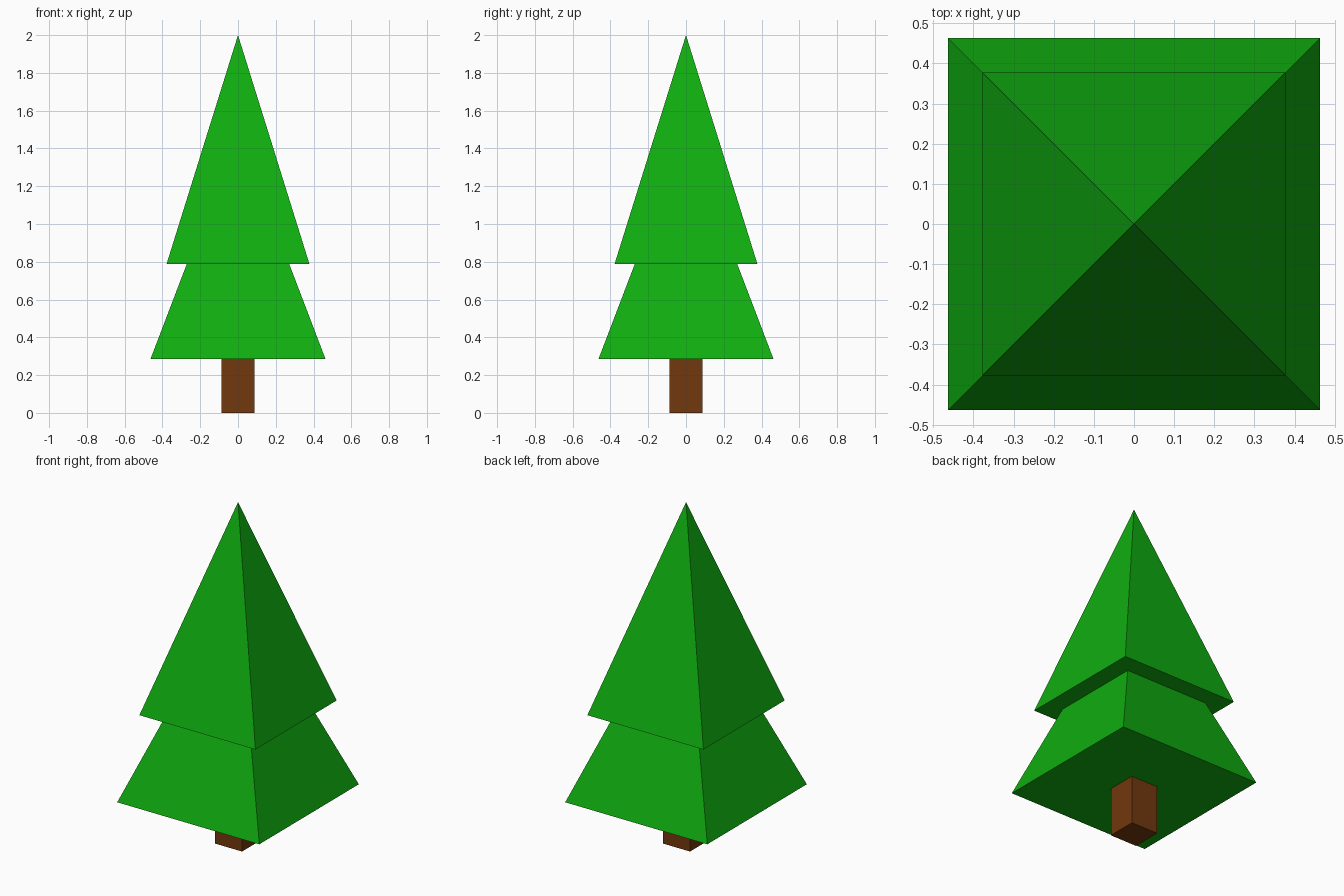
import bpy, bmesh

if "Cube" in bpy.data.objects:
    bpy.data.objects.remove(bpy.data.objects["Cube"])


def material(name, colour):
    mat = bpy.data.materials.new(name)
    mat.diffuse_color = (*colour, 1.0)
    mat.use_nodes = True
    mat.node_tree.nodes["Principled BSDF"].inputs["Base Color"].default_value = mat.diffuse_color
    return mat


def square_ring(bm, half, z):
    return [bm.verts.new((sx * half, sy * half, z))
            for sx, sy in ((-1, -1), (1, -1), (1, 1), (-1, 1))]


def square_tier(name, z0, half0, z1, half1, mat):
    """Closed square frustum, or a pyramid when the top half-width is 0."""
    bm = bmesh.new()
    base = square_ring(bm, half0, z0)
    bm.faces.new(base[::-1])
    if half1 > 0:
        top = square_ring(bm, half1, z1)
        bm.faces.new(top)
    else:
        apex = bm.verts.new((0, 0, z1))
    for i in range(4):
        j = (i + 1) % 4
        if half1 > 0:
            bm.faces.new((base[i], base[j], top[j], top[i]))
        else:
            bm.faces.new((base[i], base[j], apex))
    mesh = bpy.data.meshes.new(name)
    bm.to_mesh(mesh)
    bm.free()
    mesh.materials.append(mat)
    obj = bpy.data.objects.new(name, mesh)
    bpy.context.collection.objects.link(obj)
    return obj


leaf_green = material("leaf green", (0.005, 0.42, 0.005))
bark_brown = material("bark brown", (0.17, 0.04, 0.004))

# Trunk, lower skirt of branches, and pointed crown
square_tier("trunk", 0.0, 0.088, 0.286, 0.088, bark_brown)
square_tier("lower_branches", 0.286, 0.463, 0.789, 0.271, leaf_green)
square_tier("upper_branches", 0.789, 0.378, 2.0, 0.0, leaf_green)
